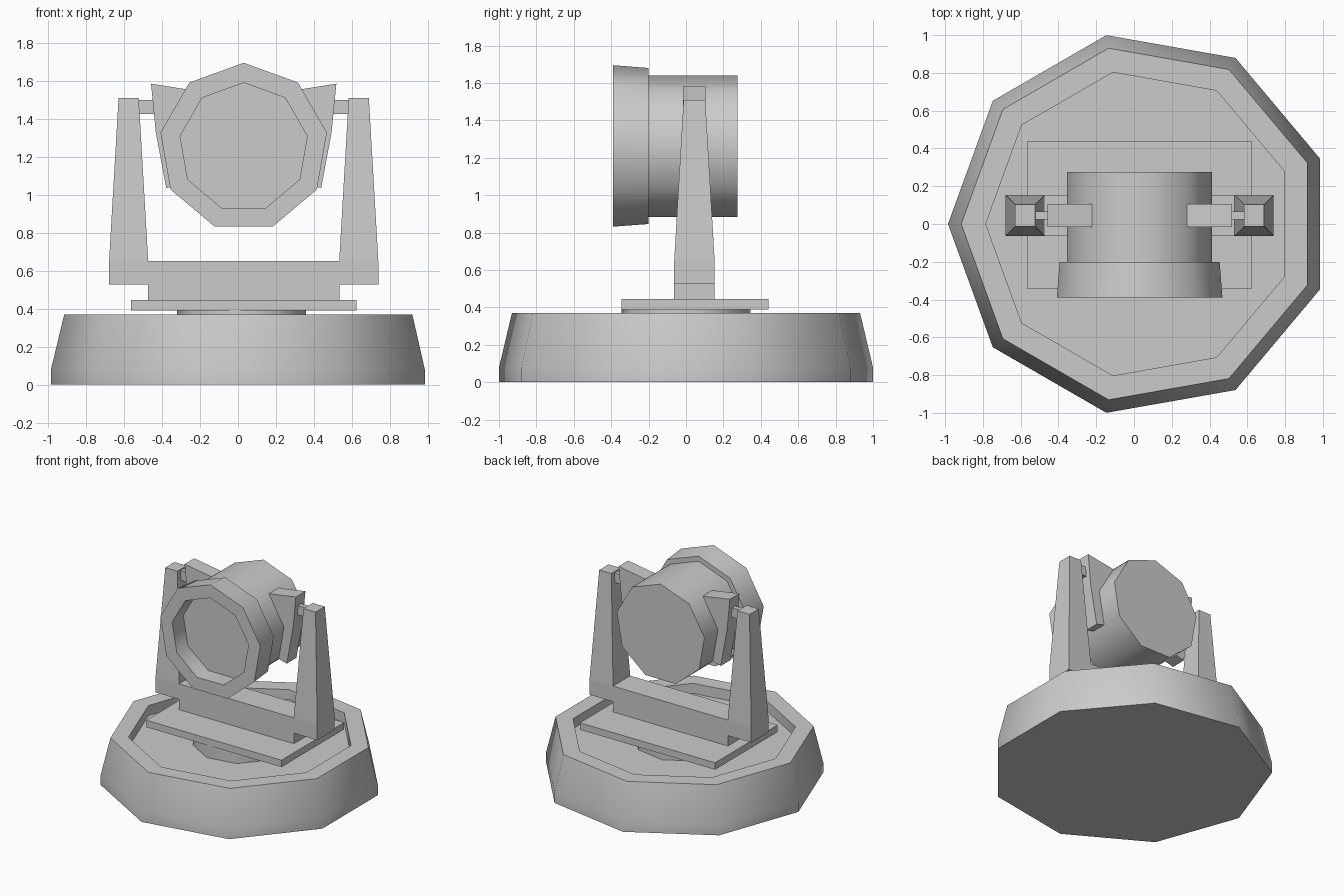
import bpy, bmesh, math
from mathutils import Vector, Matrix

cube = bpy.data.objects.get("Cube")
if cube:
    bpy.data.objects.remove(cube, do_unlink=True)

CX = 0.03      # shared symmetry plane
LAMP_Z = 1.25  # height of the lamp axis
YOKE_Y = 0.045  # depth of the yoke centre
SIDES = 9

grey = bpy.data.materials.new("light grey")
grey.use_nodes = True
colour = (0.6, 0.6, 0.6, 1)
grey.diffuse_color = colour
grey.node_tree.nodes["Principled BSDF"].inputs["Base Color"].default_value = colour


def finish(name, bm, smooth=False):
    bmesh.ops.recalc_face_normals(bm, faces=bm.faces)
    mesh = bpy.data.meshes.new(name)
    bm.to_mesh(mesh)
    bm.free()
    mesh.materials.append(grey)
    obj = bpy.data.objects.new(name, mesh)
    bpy.context.collection.objects.link(obj)
    if smooth:
        bpy.ops.object.select_all(action="DESELECT")
        obj.select_set(True)
        bpy.context.view_layer.objects.active = obj
        bpy.ops.object.shade_smooth_by_angle(angle=math.radians(45))
    return obj


def loft(name, rings, smooth=False):
    """Skin a list of point loops and cap both ends."""
    bm = bmesh.new()
    loops = [[bm.verts.new(p) for p in ring] for ring in rings]
    n = len(loops[0])
    for a, b in zip(loops, loops[1:]):
        for i in range(n):
            j = (i + 1) % n
            bm.faces.new((a[i], a[j], b[j], b[i]))
    bm.faces.new(loops[0])
    bm.faces.new(loops[-1])
    return finish(name, bm, smooth)


def turned(name, profile, place):
    """Nine-sided turned solid from (radius, height) pairs, first corner on -x."""
    angles = [math.pi + math.tau * i / SIDES for i in range(SIDES)]
    rings = [[place @ Vector((r * math.cos(a), r * math.sin(a), h)) for a in angles]
             for r, h in profile]
    return loft(name, rings, smooth=True)


def rect(x0, x1, y0, y1, z):
    return [(x0, y0, z), (x1, y0, z), (x1, y1, z), (x0, y1, z)]


def box(name, x, y, z):
    return loft(name, [rect(*x, *y, h) for h in z])


# Base with a raised rim, and the turntable sitting in its recess
upright = Matrix.Translation((CX, 0, 0))
turned("base", [(1.015, 0), (1.015, 0.08), (0.945, 0.37), (0.815, 0.37), (0.815, 0.29)], upright)
turned("turntable", [(0.35, 0.28), (0.35, 0.39)], upright)

# Mounting plate and yoke crossbeam
box("mounting_plate", (CX - 0.593, CX + 0.593), (-0.345, 0.44), (0.39, 0.445))
box("yoke_crossbeam", (CX - 0.505, CX + 0.505), (YOKE_Y - 0.108, YOKE_Y + 0.108), (0.445, 0.65))

# Lamp: axis along y, one corner pointing up, local height running to the back
forward = Matrix(((0, 1, 0), (0, 0, 1), (-1, 0, 0))).to_4x4()
lamp = Matrix.Translation((CX, 0, LAMP_Z)) @ forward
turned("lamp_barrel", [(0.39, -0.21), (0.39, 0.275)], lamp)
turned("lamp_hood", [(0.43, -0.2), (0.445, -0.39), (0.34, -0.39), (0.34, -0.25)], lamp)

# Arms, pivot pins and lamp brackets on both sides
bracket_outline = [(0.25, 1.547), (0.488, 1.585), (0.463, 1.33),
                   (0.408, 1.035), (0.335, 1.055), (0.38, 1.318)]
for side, s in (("left", 1), ("right", -1)):
    def arm_ring(half_x, half_y, z):
        c = CX + s * 0.606
        return rect(c - half_x, c + half_x, YOKE_Y - half_y, YOKE_Y + half_y, z)

    loft(side + "_arm", [arm_ring(0.103, 0.108, 0.527), arm_ring(0.103, 0.108, 0.65),
                         arm_ring(0.053, 0.058, 1.51)])
    box(side + "_pivot_pin", sorted((CX + s * 0.44, CX + s * 0.58)),
        (YOKE_Y - 0.02, YOKE_Y + 0.02), (1.425, 1.5))
    loft(side + "_bracket", [[(CX + s * x, YOKE_Y + d, z) for x, z in bracket_outline]
                             for d in (-0.06, 0.06)])
